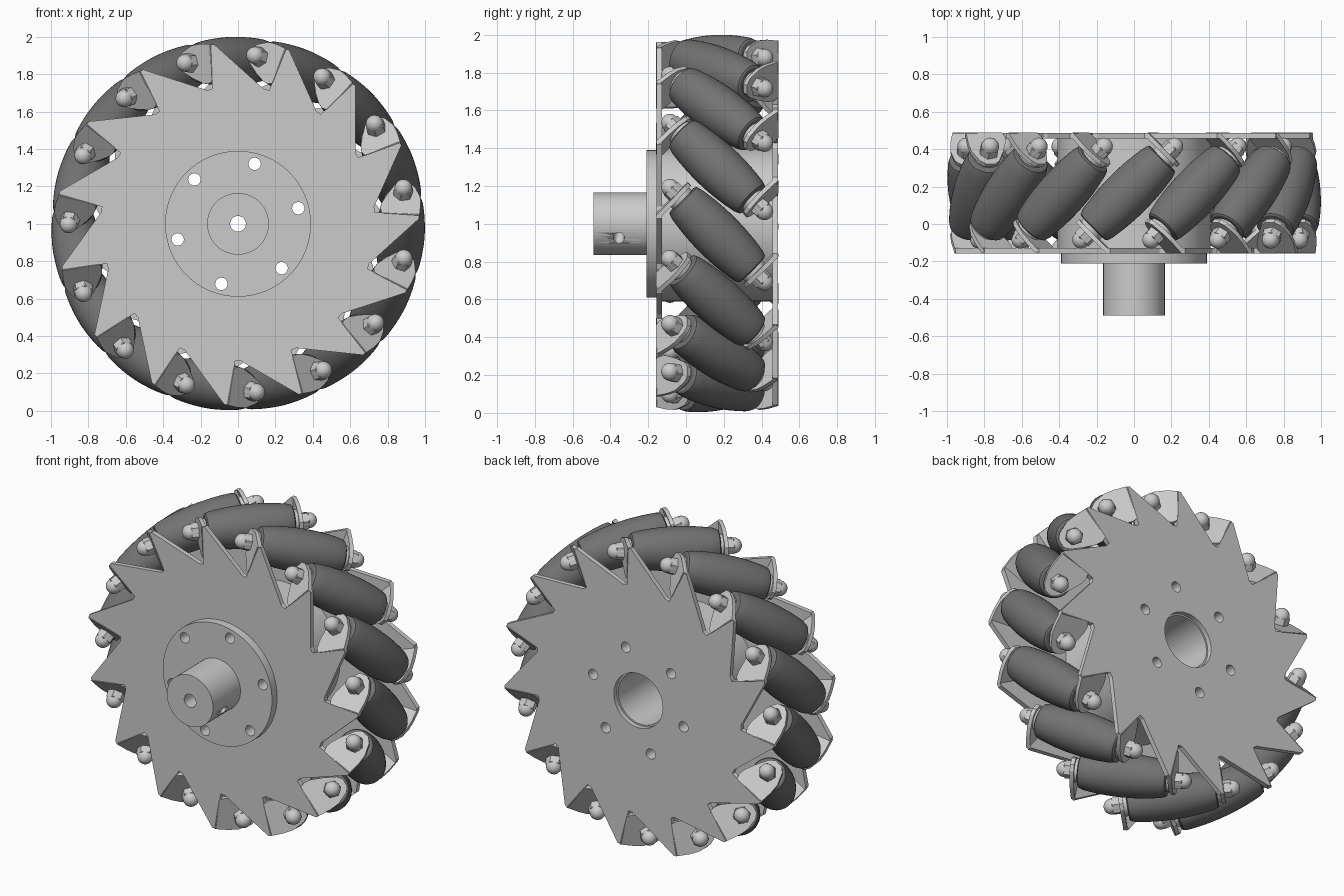
import bpy, bmesh
from math import sin, cos, pi, radians, sqrt
from mathutils import Matrix, Vector

if "Cube" in bpy.data.objects:
    bpy.data.objects.remove(bpy.data.objects["Cube"])

N = 15                 # rollers
PHI0 = -2.2            # angle of first roller from the top, degrees
YC = 0.165             # mid plane of the wheel
R_AXIS = 0.87          # radius of the roller axes
PLATE = 0.03           # plate thickness
BEND = 0.11            # sideways offset of each bend line
ANGLES = [radians(PHI0 + 360 / N * k) for k in range(N)]

rubber = bpy.data.materials.new("dark_rubber")
rubber.diffuse_color = (0.17, 0.17, 0.17, 1)
rubber.use_nodes = True
rubber.node_tree.nodes["Principled BSDF"].inputs["Base Color"].default_value = rubber.diffuse_color


def add(name, mesh, matrix=Matrix(), mat=None):
    ob = bpy.data.objects.new(name, mesh)
    bpy.context.collection.objects.link(ob)
    ob.matrix_world = matrix
    if mat and not mesh.materials:
        mesh.materials.append(mat)
    return ob


def finish(bm, name, angle=30):
    bmesh.ops.remove_doubles(bm, verts=bm.verts, dist=1e-5)
    bmesh.ops.recalc_face_normals(bm, faces=bm.faces)
    me = bpy.data.meshes.new(name)
    bm.to_mesh(me)
    bm.free()
    me.shade_smooth()
    me.set_sharp_from_angle(angle=radians(angle))
    return me


def circle(r, cx=0, cz=0, n=48):
    return [(cx + r * cos(2 * pi * i / n), cz + r * sin(2 * pi * i / n)) for i in range(n)]


def slab(name, loops, y0, y1):
    """Fill an x/z outline with holes and extrude it along the wheel axis."""
    cu = bpy.data.curves.new(name, 'CURVE')
    cu.dimensions, cu.fill_mode, cu.extrude = '2D', 'BOTH', (y1 - y0) / 2
    for pts in loops:
        sp = cu.splines.new('POLY')
        sp.points.add(len(pts) - 1)
        for p, (x, z) in zip(sp.points, pts):
            p.co = (x, z, 0, 1)
        sp.use_cyclic_u = True
    tmp = bpy.data.objects.new(name + "_tmp", cu)
    bpy.context.collection.objects.link(tmp)
    dg = bpy.context.evaluated_depsgraph_get()
    src = bpy.data.meshes.new_from_object(tmp.evaluated_get(dg))
    bpy.data.objects.remove(tmp)
    bm = bmesh.new()
    bm.from_mesh(src)
    bm.transform(Matrix.Translation((0, (y0 + y1) / 2, 1)) @ Matrix.Rotation(pi / 2, 4, 'X'))
    return add(name, finish(bm, name))


def lathe(name, profile, n=40):
    """Revolve (radius, height) points around local z."""
    bm = bmesh.new()
    vs = [bm.verts.new((r, 0, h)) for r, h in profile]
    es = [bm.edges.new(e) for e in zip(vs, vs[1:])]
    bmesh.ops.spin(bm, geom=vs + es, cent=(0, 0, 0), axis=(0, 0, 1),
                   angle=2 * pi, steps=n, use_merge=True)
    return finish(bm, name)


# side plates with toothed rims
bolt_holes = [circle(0.033, 0.333 * sin(radians(15.5 + 60 * k)),
                     0.333 * cos(radians(15.5 + 60 * k)), 24) for k in range(6)]


def rim(side):
    tooth = [(-0.16, 0.728), (-0.14, 0.72), (-BEND, 0.725), (-BEND - 0.005, 0.96), (-0.092, 0.965)]
    return [(side * s * cos(a) + r * sin(a), r * cos(a) - side * s * sin(a))
            for a in ANGLES for s, r in (tooth if side > 0 else tooth[::-1])]


half = 0.322   # mid plane to outer plate face
slab("front_plate", [rim(1), circle(0.17)] + bolt_holes, YC - half, YC - half + PLATE)
slab("back_plate", [rim(-1), circle(0.175)] + bolt_holes, YC + half - PLATE, YC + half)

# core drum, mounting flange and shaft hub
slab("core_drum", [circle(0.41, n=64), circle(0.165)] + bolt_holes, YC - half + PLATE, YC + half - PLATE)
slab("hub_flange", [circle(0.39, n=64), circle(0.042)] + bolt_holes, -0.21, YC - half)
hub = slab("shaft_hub", [circle(0.165), circle(0.042)], -0.49, -0.205)

# set screw hole in the hub
cut = add("set_screw_cutter", lathe("set_screw_cutter", [(0, 0), (0.03, 0), (0.03, 0.3), (0, 0.3)], 24),
          Matrix.Translation((0, -0.355, 1)) @ Matrix.Rotation(radians(117), 4, 'Y'))
cut.hide_render = True
cut.hide_set(True)
mod = hub.modifiers.new("set_screw_hole", 'BOOLEAN')
mod.operation, mod.object = 'DIFFERENCE', cut

# barrel roller whose outline follows the wheel circle
L = 0.262
barrel = [(sqrt(1 - (L * t / 8) ** 2 * 0.75) - R_AXIS, L * t / 8) for t in range(-8, 9)]
e = barrel[0][0]
roller = lathe("roller", [(0, -L), (e - 0.012, -L)] + [(e - 0.003, -L + 0.006)] + barrel[1:-1]
               + [(e - 0.003, L - 0.006), (e - 0.012, L), (0, L)])

# spacer washer, hex nut and domed cap
a_tab = (BEND + half - PLATE / 2) / sqrt(2)   # tab position along the roller axis
t2 = 0.012                                    # half tab thickness
spacer = lathe("spacer", [(0, L - 0.01), (0.07, L - 0.01), (0.07, a_tab - t2), (0, a_tab - t2)], 32)
nut = lathe("nut", [(0, a_tab), (0.053, a_tab), (0.053, a_tab + 0.052), (0.046, a_tab + 0.058),
                    (0, a_tab + 0.058)], 6)
z0 = 0.4 - 0.047
cap = lathe("cap", [(0.047, a_tab)] + [(0.047 * cos(i * pi / 12), z0 + 0.047 * sin(i * pi / 12))
                                       for i in range(7)], 24)

# bent tab, drawn in its own plane as (distance from bend, radius)
outline = [(-0.012, 0.765), (-0.012, 0.965), (0.07, 0.968), (0.13, 0.962), (0.2, 0.93), (0.225, 0.90),
           (0.225, 0.85), (0.2, 0.82), (0.13, 0.785), (0.06, 0.758), (0.02, 0.753)]
d = Vector((1, 1, 0)).normalized()
u = Vector((-1, 1, 0)).normalized()
root = Vector((-BEND, -half + PLATE / 2, 0))
bm = bmesh.new()
rings = [[bm.verts.new(root + u * a + Vector((0, 0, r)) + d * k) for a, r in outline] for k in (-t2, t2)]
bm.faces.new(rings[0])
bm.faces.new(rings[1])
for i in range(len(outline)):
    j = (i + 1) % len(outline)
    bm.faces.new((rings[0][i], rings[0][j], rings[1][j], rings[1][i]))
tab = finish(bm, "tab", 25)

# place every roller with its two tabs and end fittings
to_axis = Matrix.Translation((0, 0, R_AXIS)) @ Vector((0, 0, 1)).rotation_difference(d).to_matrix().to_4x4()
for k, a in enumerate(ANGLES):
    base = Matrix.Translation((0, YC, 1)) @ Matrix.Rotation(a, 4, 'Y')
    add(f"roller_{k}", roller, base @ to_axis, rubber)
    for end, turn in (("back", 0), ("front", pi)):
        flip = Matrix.Rotation(turn, 4, 'Z')
        for label, mesh in (("spacer", spacer), ("nut", nut), ("cap", cap)):
            add(f"{end}_{label}_{k}", mesh, base @ flip @ to_axis)
        add(f"{end}_tab_{k}", tab, base @ Matrix.Rotation(pi - turn, 4, 'Z'))
